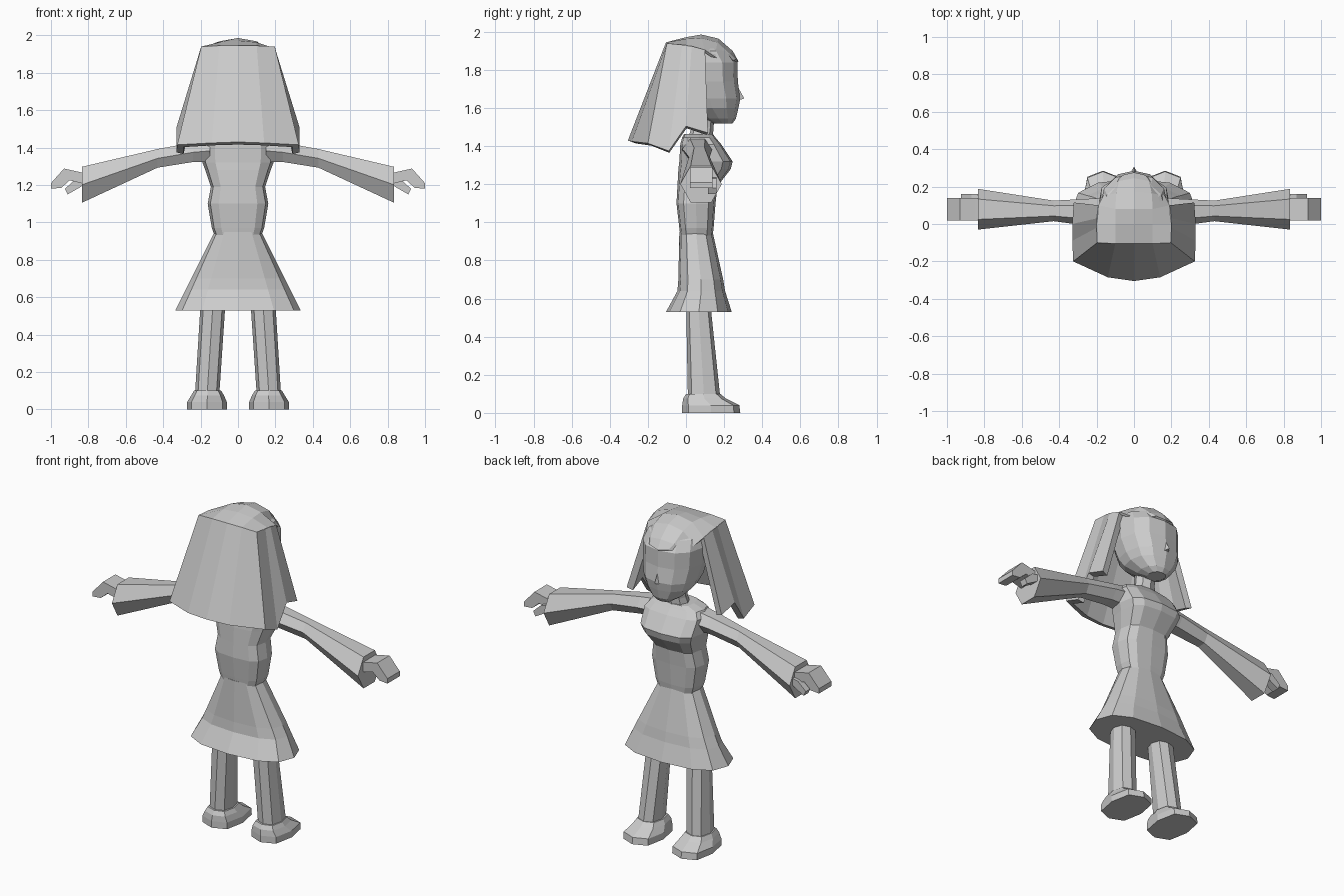
import bpy, bmesh, math

if "Cube" in bpy.data.objects:
    bpy.data.objects.remove(bpy.data.objects["Cube"])

grey = bpy.data.materials.new("plain_grey")
grey.diffuse_color = (0.6, 0.6, 0.6, 1)
grey.use_nodes = True
grey.node_tree.nodes["Principled BSDF"].inputs["Base Color"].default_value = grey.diffuse_color


def make(name, verts, faces, mirror=False, thick=0, fix=True):
    me = bpy.data.meshes.new(name)
    me.from_pydata(verts, [], faces)
    if fix:
        bm = bmesh.new()
        bm.from_mesh(me)
        bmesh.ops.recalc_face_normals(bm, faces=bm.faces)
        bm.to_mesh(me)
        bm.free()
    me.materials.append(grey)
    ob = bpy.data.objects.new(name, me)
    bpy.context.collection.objects.link(ob)
    if thick:
        m = ob.modifiers.new("thickness", 'SOLIDIFY')
        m.thickness, m.offset = thick, -1
    if mirror:
        ob.modifiers.new("mirror", 'MIRROR')
    return ob


def spow(v, p):
    return math.copysign(abs(v) ** p, v)


def ring(a0, a1, b0, b1, n, p=1.0, phase=0.0):
    """Rounded-box outline between two pairs of limits."""
    out = []
    for i in range(n):
        t = 2 * math.pi * (i + phase) / n
        c, s = math.cos(t), math.sin(t)
        c, s = (0 if abs(c) < 1e-6 else c), (0 if abs(s) < 1e-6 else s)
        out.append(((a0 + a1) / 2 + (a1 - a0) / 2 * spow(c, p),
                    (b0 + b1) / 2 + (b1 - b0) / 2 * spow(s, p)))
    return out


def loft(name, levels, n, axis='z', p=1.0, mirror=False):
    """levels: (position, a0, a1, b0, b1) with a,b = x,y (axis z) or y,z (axis x)."""
    verts, faces = [], []
    for pos, a0, a1, b0, b1 in levels:
        for a, b in ring(a0, a1, b0, b1, n, p):
            verts.append((a, b, pos) if axis == 'z' else (pos, a, b))
    for k in range(len(levels) - 1):
        for i in range(n):
            j = (i + 1) % n
            faces.append((k * n + i, k * n + j, (k + 1) * n + j, (k + 1) * n + i))
    faces.append(tuple(range(n)))
    faces.append(tuple(range(len(verts) - n, len(verts))))
    return make(name, verts, faces, mirror)


def sheet(name, half_rows, thick):
    """Grid of points given for x >= 0, completed on the other side."""
    rows = [[(-x, y, z) for x, y, z in reversed(r[1:])] + r for r in half_rows]
    w = len(rows[0])
    faces = [(r * w + c, r * w + c + 1, (r + 1) * w + c + 1, (r + 1) * w + c)
             for r in range(len(rows) - 1) for c in range(w - 1)]
    return make(name, sum(rows, []), faces, thick=thick, fix=False)


def prism(name, outline, y0, y1, mirror=True):
    n = len(outline)
    verts = [(x, y, z) for y in (y0, y1) for x, z in outline]
    faces = [(i, (i + 1) % n, n + (i + 1) % n, n + i) for i in range(n)]
    faces += [tuple(range(n)), tuple(range(n, 2 * n))]
    return make(name, verts, faces, mirror)


def sym(z, r, y0, y1):
    return (z, -r, r, y0, y1)


# Torso with bust and shoulders
loft("torso", [sym(0.93, .125, -.03, .14), sym(0.97, .14, -.035, .145),
               sym(1.10, .162, -.05, .155), sym(1.19, .145, -.045, .165),
               sym(1.28, .175, -.04, .235), sym(1.32, .19, -.035, .245),
               sym(1.41, .195, -.03, .185), sym(1.445, .17, -.02, .155),
               sym(1.465, .10, -.01, .14)], 12, p=0.65)
loft("neck", [sym(1.44, .075, .01, .14), sym(1.50, .06, .03, .145),
              sym(1.58, .06, .04, .15)], 8)

# Skirt flaring to the hem
loft("skirt", [sym(0.95, .125, -.035, .14), sym(0.70, .25, -.04, .195),
               sym(0.64, .28, -.045, .205), sym(0.53, .335, -.105, .24)], 12, p=0.8)

# Legs and shoes
loft("legs", [(0.08, .10, .23, .01, .18), (0.60, .065, .198, 0, .125)], 8, p=0.8, mirror=True)
loft("shoes", [(0.0, .06, .272, -.02, .285), (0.04, .06, .272, -.02, .28),
               (0.075, .075, .25, -.015, .21), (0.10, .09, .235, 0, .18)],
     8, p=0.7, mirror=True)

# Wide sleeves
loft("sleeves", [(.15, -.02, .14, 1.315, 1.45), (.24, -.01, .135, 1.315, 1.435),
                 (.43, .015, .125, 1.285, 1.40), (.835, -.03, .188, 1.09, 1.312)],
     6, axis='x', mirror=True)

# Hands with drooping fingers and thumbs
prism("hands", [(.80, 1.26), (.85, 1.27), (.93, 1.288), (1.0, 1.21), (1.0, 1.18),
                (.945, 1.185), (.90, 1.225), (.80, 1.20)], .02, .14)
prism("thumbs", [(.80, 1.24), (.87, 1.23), (.925, 1.18), (.91, 1.15), (.84, 1.19)],
      .115, .16)

# Head with face profile facing +y
loft("head", [sym(1.52, .05, .14, .245), sym(1.545, .09, .08, .262),
              sym(1.60, .14, .0, .275), sym(1.65, .16, -.04, .285),
              sym(1.74, .178, -.07, .272), sym(1.84, .182, -.08, .270),
              sym(1.90, .165, -.07, .225), sym(1.945, .10, -.04, .16)], 12, p=0.88)
make("nose", [(-.03, .255, 1.635), (.03, .255, 1.635), (0, .262, 1.73), (0, .306, 1.65)],
     [(0, 1, 2), (0, 1, 3), (1, 2, 3), (2, 0, 3)])

# Long hair hanging over back and sides
bottom = [(0, -.305, 1.43), (.14, -.285, 1.425), (.325, -.20, 1.415),
          (.33, -.09, 1.375), (.33, .0, 1.505), (.322, .115, 1.47)]
top = [(0, -.105, 1.945), (.10, -.105, 1.945), (.197, -.10, 1.94),
       (.20, -.02, 1.93), (.20, .03, 1.925), (.19, .10, 1.905)]
sheet("long_hair", [bottom, top], .04)

# Hair crown over the top of the head
sheet("hair_crown", [
    [(0, -.105, 1.945), (.10, -.105, 1.945), (.197, -.10, 1.94)],
    [(0, 0, 1.972), (.10, 0, 1.963), (.20, 0, 1.93)],
    [(0, .08, 1.986), (.10, .08, 1.968), (.19, .10, 1.905)],
    [(0, .17, 1.965), (.095, .165, 1.945), (.165, .15, 1.87)],
    [(0, .245, 1.90), (.08, .23, 1.885), (.14, .19, 1.845)],
    [(0, .276, 1.845), (.06, .262, 1.855), (.13, .20, 1.835)]], .015)
